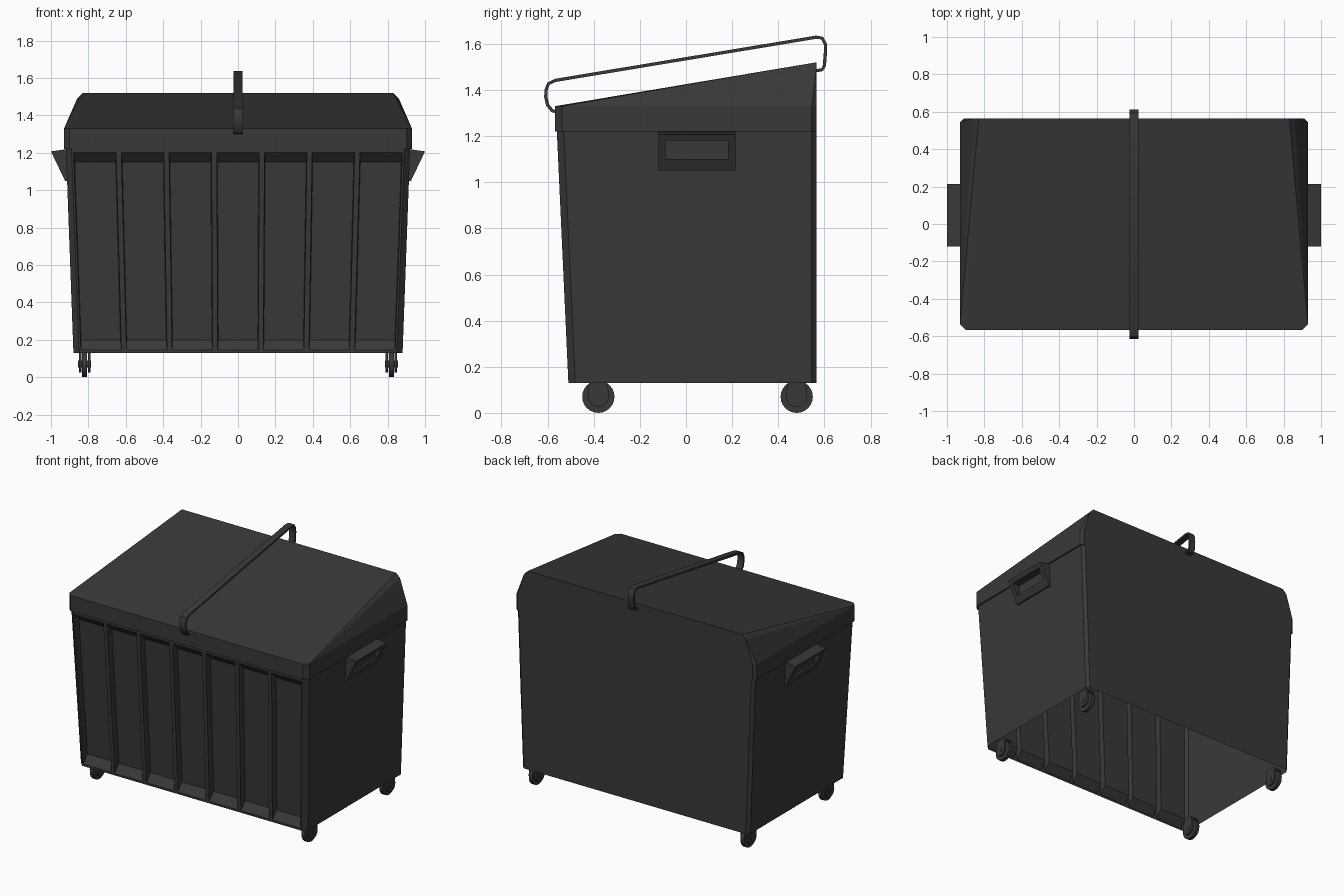
import bpy, bmesh, math
from mathutils import Vector, Matrix

if "Cube" in bpy.data.objects:
    bpy.data.objects.remove(bpy.data.objects["Cube"], do_unlink=True)

grey = bpy.data.materials.new("dark_grey")
grey.use_nodes = True
grey.diffuse_color = (0.04, 0.04, 0.04, 1)
grey.node_tree.nodes["Principled BSDF"].inputs["Base Color"].default_value = grey.diffuse_color


def finish(name, bm, smooth=False):
    bmesh.ops.remove_doubles(bm, verts=bm.verts[:], dist=0.0004)
    bmesh.ops.recalc_face_normals(bm, faces=bm.faces[:])
    mesh = bpy.data.meshes.new(name)
    bm.to_mesh(mesh)
    bm.free()
    mesh.materials.append(grey)
    ob = bpy.data.objects.new(name, mesh)
    bpy.context.collection.objects.link(ob)
    if smooth:
        bpy.ops.object.select_all(action='DESELECT')
        ob.select_set(True)
        bpy.context.view_layer.objects.active = ob
        bpy.ops.object.shade_smooth_by_angle(angle=math.radians(35))
    return ob


def face(bm, points):
    return bm.faces.new([bm.verts.new(p) for p in points])


def recess(bm, outer, inner, deep=None):
    """Join loops of points by walls and close the last loop."""
    loops = [outer, inner] + ([deep] if deep else [])
    for a, b in zip(loops, loops[1:]):
        for i in range(len(a)):
            j = (i + 1) % len(a)
            face(bm, (a[i], a[j], b[j], b[i]))
    face(bm, loops[-1])


Z0, Z1, BACK = 0.13, 1.22, 0.565


def ring(z, hw, front, back, cf=0.03, cb=0.02):
    """Rectangle with cut corners, starting at the front left."""
    half = [(hw - cf, front), (hw, front + cf), (hw, back - cb), (hw - cb, back)]
    pts = half + [(-x, y) for x, y in reversed(half)]
    return [Vector((x, y, z)) for x, y in pts]


# Tapered bin body, open at the bottom, with recessed front panels
bm = bmesh.new()
low, high = ring(Z0, 0.88, -0.51, BACK), ring(Z1, 0.92, -0.56, BACK)
for i in range(7):
    face(bm, (low[i], low[i + 1], high[i + 1], high[i]))


def front_point(u, z, depth=0.0):
    t = (z - Z0) / (Z1 - Z0)
    a = low[7].lerp(low[0], u)
    b = high[7].lerp(high[0], u)
    return a.lerp(b, t) + Vector((0, depth, 0))


def quad(u0, u1, z0, z1, d=0.0):
    return [front_point(u0, z0, d), front_point(u1, z0, d),
            front_point(u1, z1, d), front_point(u0, z1, d)]


panels, margin, rib = 7, 0.006, 0.016
width = (1 - 2 * margin - (panels - 1) * rib) / panels
u = [0]
for i in range(panels):
    start = margin + i * (width + rib)
    u += [start, start + width]
u.append(1)
zs = [Z0, 0.145, 1.2, Z1]
for i in range(len(u) - 1):
    for j in range(3):
        outer = quad(u[i], u[i + 1], zs[j], zs[j + 1])
        if j == 1 and i % 2:
            inner = quad(u[i] + 0.002, u[i + 1] - 0.002, 0.2, 1.15, 0.045)
            recess(bm, outer, inner)
        else:
            face(bm, outer)
finish("bin_body", bm)

# Sloping lid with cut side edges
bm = bmesh.new()
for p in ring(1.22, 0.93, -0.567, BACK) + ring(1.33, 0.93, -0.567, BACK):
    bm.verts.new(p)
for s in (-1, 1):
    bm.verts.new((s * 0.86, BACK, 1.49))
    bm.verts.new((s * 0.83, BACK, 1.52))
bmesh.ops.convex_hull(bm, input=bm.verts[:])
bmesh.ops.dissolve_limit(bm, angle_limit=0.02, verts=bm.verts[:], edges=bm.edges[:])
bm.normal_update()
under = [f for f in bm.faces if f.normal.z < -0.9]
bmesh.ops.delete(bm, geom=under, context='FACES_ONLY')
finish("lid", bm)

# Lip closing the gap between lid and body
bm = bmesh.new()
lip = ring(1.22, 0.93, -0.567, BACK)
for i in range(8):
    j = (i + 1) % 8
    face(bm, (lip[i], lip[j], high[j], high[i])) if i != 3 else None
finish("lid_lip", bm)

# Flat bent bar running over the lid
path = [(-0.56, 1.305), (-0.58, 1.31), (-0.6, 1.335), (-0.608, 1.37), (-0.607, 1.4),
        (-0.596, 1.428), (-0.565, 1.442), (0.565, 1.629), (0.59, 1.625), (0.604, 1.6),
        (0.605, 1.57), (0.6, 1.505), (0.59, 1.488), (0.56, 1.483)]
pts = [Vector((0, y, z)) for y, z in path]
bm = bmesh.new()
sections = []
for i, p in enumerate(pts):
    t = (pts[min(i + 1, len(pts) - 1)] - pts[max(i - 1, 0)]).normalized()
    n = Vector((0, -t.z, t.y)) * 0.007
    x = Vector((0.023, 0, 0))
    sections.append([bm.verts.new(q) for q in (p + n + x, p + n - x, p - n - x, p - n + x)])
for a, b in zip(sections, sections[1:]):
    for k in range(4):
        m = (k + 1) % 4
        bm.faces.new((a[k], a[m], b[m], b[k]))
bm.faces.new(sections[0])
bm.faces.new(sections[-1])
finish("lid_bar", bm, True)

# Wedge side handles with a finger recess
for s, side in ((1, "left"), (-1, "right")):
    bm = bmesh.new()

    def slope(y, z):
        return Vector((s * (0.925 + 0.075 * (z - 1.05) / 0.157), y, z))

    def loop(y0, y1, z0, z1):
        return [slope(y0, z0), slope(y1, z0), slope(y1, z1), slope(y0, z1)]

    outer = loop(-0.12, 0.215, 1.05, 1.207)
    inner = loop(-0.088, 0.183, 1.1, 1.18)
    deep = [Vector((s * 0.932, p.y, p.z)) for p in inner]
    recess(bm, outer, inner, deep)
    wall = [Vector((s * 0.912, p.y, 1.05 if k < 2 else 1.22)) for k, p in enumerate(outer)]
    recess(bm, outer, wall)
    finish(side + "_handle", bm)


# Casters: wheel, hub and a rounded fork
def disc(bm, x, y, z, radius, thick, sides=24):
    m = Matrix.Translation((x, y, z)) @ Matrix.Rotation(math.pi / 2, 4, 'Y')
    bmesh.ops.create_cone(bm, cap_ends=True, segments=sides, radius1=radius,
                          radius2=radius, depth=thick, matrix=m)


def caster(name, x, y):
    bm = bmesh.new()
    disc(bm, x, y, 0.07, 0.07, 0.026)
    finish(name + "_wheel", bm, True)
    bm = bmesh.new()
    disc(bm, x, y, 0.07, 0.018, 0.07, 12)
    arc = [(y + 0.045 * math.cos(a), 0.07 + 0.045 * math.sin(a))
           for a in [math.pi * (1 + k / 12) for k in range(13)]]
    outline = arc + [(y + 0.04, 0.135), (y - 0.04, 0.135)]
    for s in (-1, 1):
        a, b = [[Vector((x + s * d, p, q)) for p, q in outline] for d in (0.018, 0.031)]
        recess(bm, a, b)
        face(bm, a)
    top = Matrix.Translation((x, y, 0.14)) @ Matrix.Diagonal((0.062, 0.08, 0.012, 1))
    bmesh.ops.create_cube(bm, size=1, matrix=top)
    finish(name + "_fork", bm, True)


for s, side in ((1, "left"), (-1, "right")):
    caster("front_" + side, s * 0.82, -0.38)
    caster("back_" + side, s * 0.82, 0.48)
